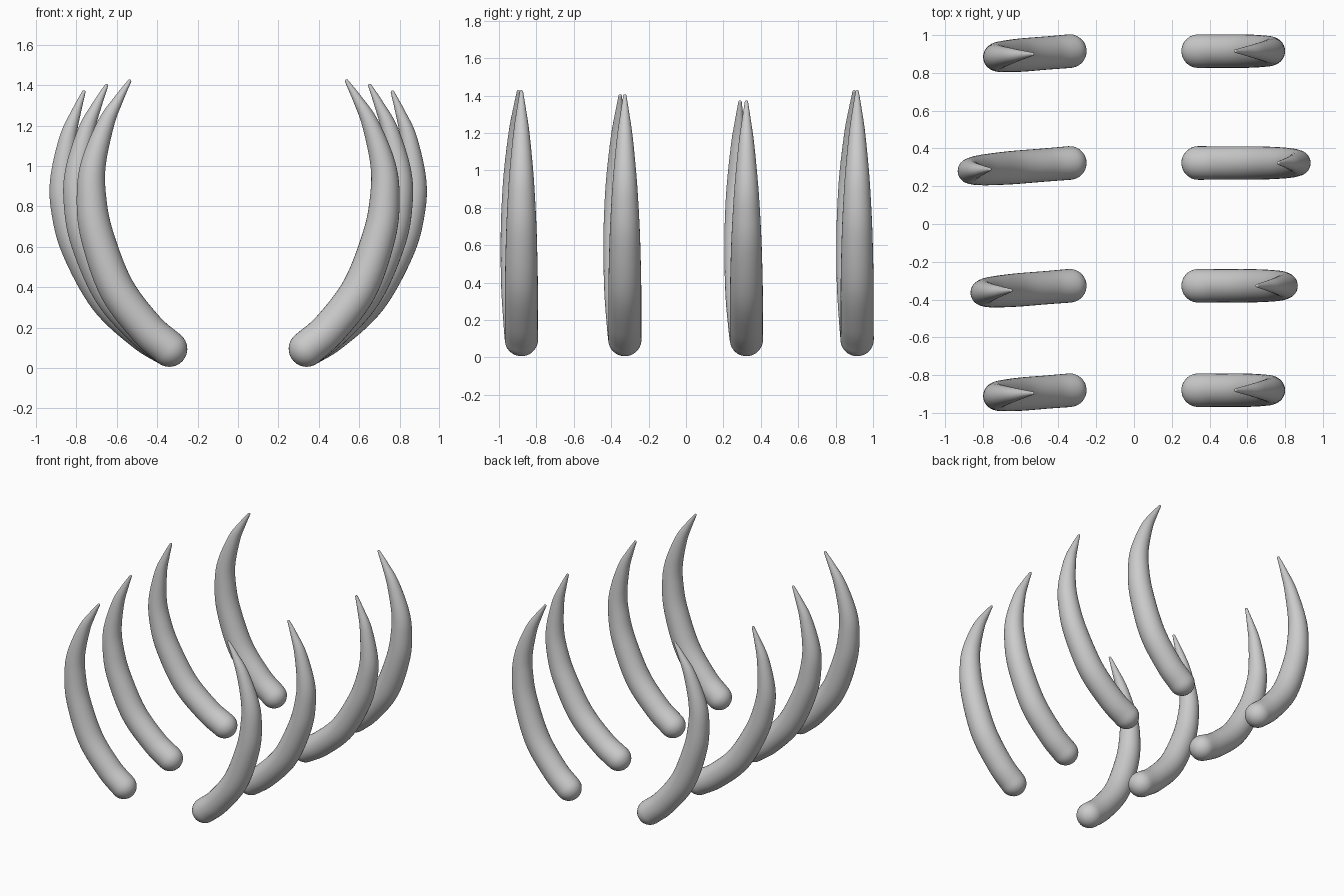
import bpy, bmesh, math
from mathutils import Vector

if "Cube" in bpy.data.objects:
    bpy.data.objects.remove(bpy.data.objects["Cube"])

PIVOT = Vector((0.34, 0, 0.095))   # centre of the rounded root
# centre line of the upright rib: x, z, radius
PATH = [(0.34, 0.095, 0.089), (0.455, 0.197, 0.088), (0.603, 0.395, 0.088),
        (0.700, 0.660, 0.082), (0.727, 0.850, 0.073), (0.717, 1.010, 0.062),
        (0.655, 1.210, 0.042), (0.592, 1.330, 0.024), (0.538, 1.420, 0.009)]
SIDES, STEPS, CAP = 32, 8, 8


def smooth_path(points):
    """Catmull-Rom samples through the points."""
    p = [Vector(q) for q in points]
    p = [2 * p[0] - p[1]] + p + [2 * p[-1] - p[-2]]
    out = []
    for i in range(1, len(p) - 2):
        a, b, c, d = p[i - 1:i + 3]
        for s in range(STEPS):
            t = s / STEPS
            out.append(0.5 * (2 * b + (c - a) * t + (2 * a - 5 * b + 4 * c - d) * t**2
                              + (3 * b - a - 3 * c + d) * t**3))
    return out + [p[-2]]


def rib_mesh(side):
    """Tapered horn with rounded ends; side is 1 for right, -1 for left."""
    samples = smooth_path(PATH)
    pos = [Vector((s[0], 0, s[1])) - PIVOT for s in samples]
    n = len(pos)
    tan = [(pos[min(i + 1, n - 1)] - pos[max(i - 1, 0)]).normalized() for i in range(n)]
    rings = [(pos[i], tan[i], samples[i][2]) for i in range(n)]
    # half-round caps at root and tip
    r0, r1 = rings[0][2], rings[-1][2]
    angles = [math.pi / 2 * k / CAP for k in range(1, CAP)]
    root = [(pos[0] - tan[0] * r0 * math.sin(a), tan[0], r0 * math.cos(a)) for a in reversed(angles)]
    tip = [(pos[-1] + tan[-1] * r1 * math.sin(a), tan[-1], r1 * math.cos(a)) for a in angles]

    bm = bmesh.new()
    flip = Vector((side, 1, 1))
    loops = []
    for c, t, r in root + rings + tip:
        across = Vector((0, 1, 0)).cross(t)
        loop = []
        for k in range(SIDES):
            a = 2 * math.pi * k / SIDES
            loop.append(bm.verts.new((c + r * (across * math.cos(a) + Vector((0, 1, 0)) * math.sin(a))) * flip))
        loops.append(loop)
    for A, B in zip(loops, loops[1:]):
        for k in range(SIDES):
            j = (k + 1) % SIDES
            bm.faces.new((A[k], A[j], B[j], B[k]))
    for loop, c in ((loops[0], pos[0] - tan[0] * r0), (loops[-1], pos[-1] + tan[-1] * r1)):
        end = bm.verts.new(c * flip)
        for k in range(SIDES):
            bm.faces.new((loop[k], loop[(k + 1) % SIDES], end))
    bmesh.ops.recalc_face_normals(bm, faces=bm.faces)
    for f in bm.faces:
        f.smooth = True
    me = bpy.data.meshes.new("rib")
    bm.to_mesh(me)
    bm.free()
    return me


# four pairs from front to back: y position, outward lean in degrees
ROWS = [(-0.88, 0), (-0.327, 5), (0.323, 10), (0.915, 0)]
for name, side, turn in (("right", 1, 0), ("left", -1, 4.6)):
    mesh = rib_mesh(side)
    for i, (y, lean) in enumerate(ROWS):
        ob = bpy.data.objects.new(f"{name}_rib_{i + 1}", mesh)
        ob.location = (side * PIVOT.x, y, PIVOT.z)
        ob.rotation_euler = (0, side * math.radians(lean), math.radians(turn))
        bpy.context.collection.objects.link(ob)
